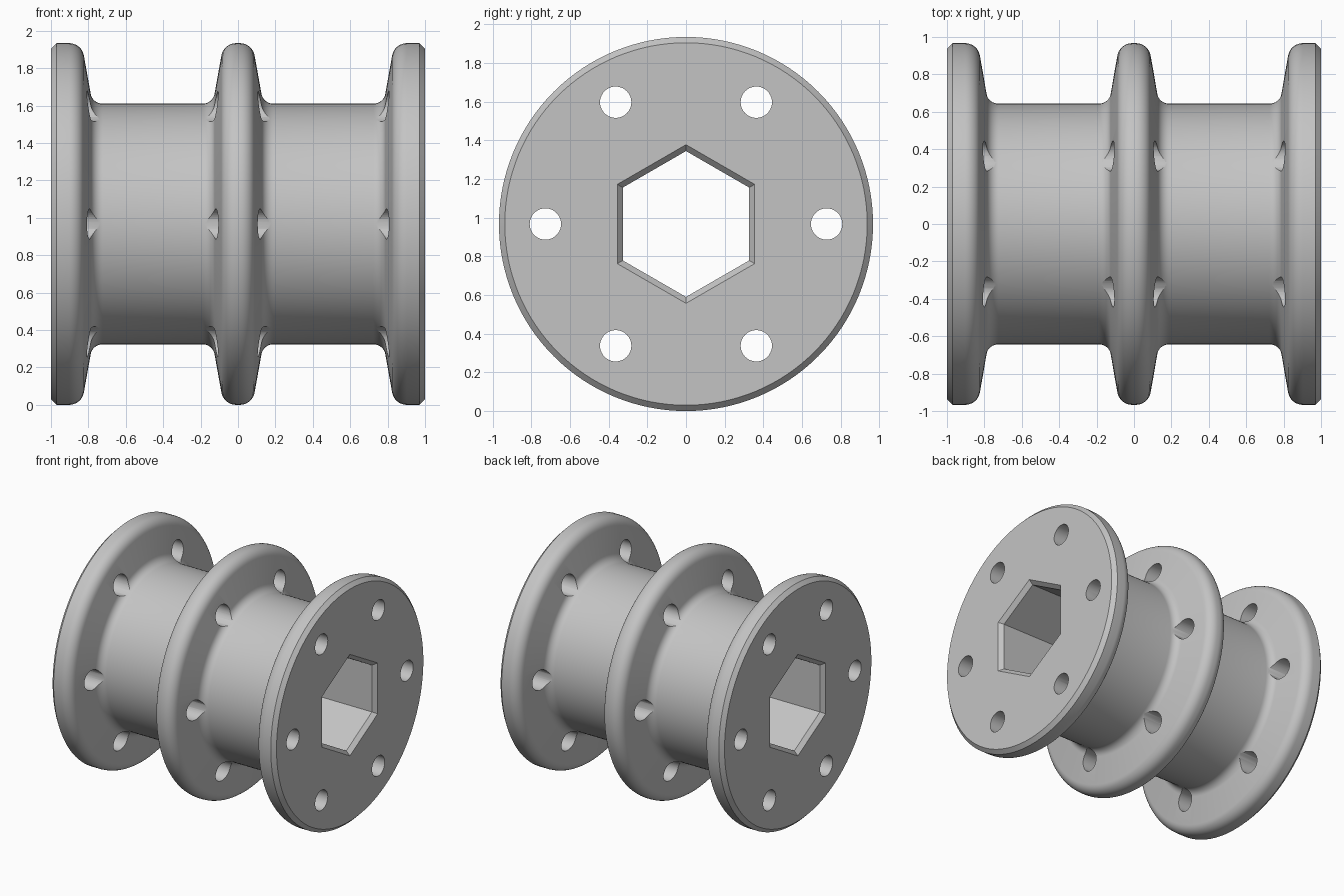
import bpy
import bmesh
from math import sin, cos, pi, tan
from mathutils import Vector

old = bpy.data.objects.get("Cube")
if old:
    bpy.data.objects.remove(old, do_unlink=True)

RIM, CORE = 0.967, 0.643        # flange and barrel radii
HOLE_RING, HOLE_R = 0.727, 0.081
AXIS_Z = RIM

metal = bpy.data.materials.new("plain grey")
metal.use_nodes = True
grey = (0.55, 0.55, 0.55, 1)
metal.diffuse_color = grey
metal.node_tree.nodes["Principled BSDF"].inputs["Base Color"].default_value = grey


def rounded(before, corner, after, radius, steps=8):
    """Points of a tangent arc replacing a profile corner."""
    a, c, b = Vector(before), Vector(corner), Vector(after)
    u, v = (a - c).normalized(), (b - c).normalized()
    half = u.angle(v) / 2
    start, end = c + u * radius / tan(half), c + v * radius / tan(half)
    centre = c + (u + v).normalized() * radius / sin(half)
    s, e = start - centre, end - centre
    sweep = s.angle(e)
    return [tuple(centre + (s * sin(sweep * (1 - i / steps))
                            + e * sin(sweep * i / steps)) / sin(sweep))
            for i in range(steps + 1)]


def lathe(bm, profile, sides, y=0.0, z=AXIS_Z):
    """Closed solid of revolution along x from (x, radius) points."""
    rings = []
    for x, r in profile:
        rings.append([bm.verts.new((x, y + r * sin(2 * pi * k / sides),
                                    z + r * cos(2 * pi * k / sides)))
                      for k in range(sides)])
    for a, b in zip(rings, rings[1:]):
        for k in range(sides):
            n = (k + 1) % sides
            bm.faces.new((a[k], a[n], b[n], b[k]))
    bm.faces.new(rings[0])
    bm.faces.new(rings[-1])


def finish(bm, name):
    bmesh.ops.recalc_face_normals(bm, faces=bm.faces)
    mesh = bpy.data.meshes.new(name)
    bm.to_mesh(mesh)
    bm.free()
    mesh.materials.append(metal)
    obj = bpy.data.objects.new(name, mesh)
    bpy.context.collection.objects.link(obj)
    return obj


def mirrored(half):
    return [(-x, r) for x, r in reversed(half)] + half


# Spool body: middle flange, barrel, end flange with chamfered rim
mid_top, mid_foot = (0.077, RIM), (0.135, CORE)
end_foot, end_top = (0.778, CORE), (0.836, RIM)
half = rounded((0, RIM), mid_top, mid_foot, 0.08)
half += rounded(mid_top, mid_foot, end_foot, 0.065)
half += rounded(mid_foot, end_foot, end_top, 0.065)
half += rounded(end_foot, end_top, (1, RIM), 0.08)
half += [(0.97, RIM), (1.0, RIM - 0.03)]
bm = bmesh.new()
lathe(bm, mirrored(half), 128)
spool = finish(bm, "spool")

# Cutter: chamfered hexagonal bore and six round holes through the flanges
bm = bmesh.new()
lathe(bm, mirrored([(0.968, 0.377), (1.032, 0.443)]), 6)
for k in range(6):
    angle = pi / 6 + k * pi / 3
    lathe(bm, [(-1.1, HOLE_R), (1.1, HOLE_R)], 40,
          HOLE_RING * sin(angle), AXIS_Z + HOLE_RING * cos(angle))
cutter = finish(bm, "bore_cutter")
cutter.hide_render = True

cut = spool.modifiers.new("bores", "BOOLEAN")
cut.operation = "DIFFERENCE"
cut.solver = "EXACT"
cut.object = cutter

# Apply the cut, then smooth the round surfaces
bpy.ops.object.select_all(action="DESELECT")
spool.select_set(True)
bpy.context.view_layer.objects.active = spool
bpy.ops.object.modifier_apply(modifier=cut.name)
bpy.data.objects.remove(cutter, do_unlink=True)
bpy.ops.object.shade_smooth_by_angle(angle=pi / 6)
